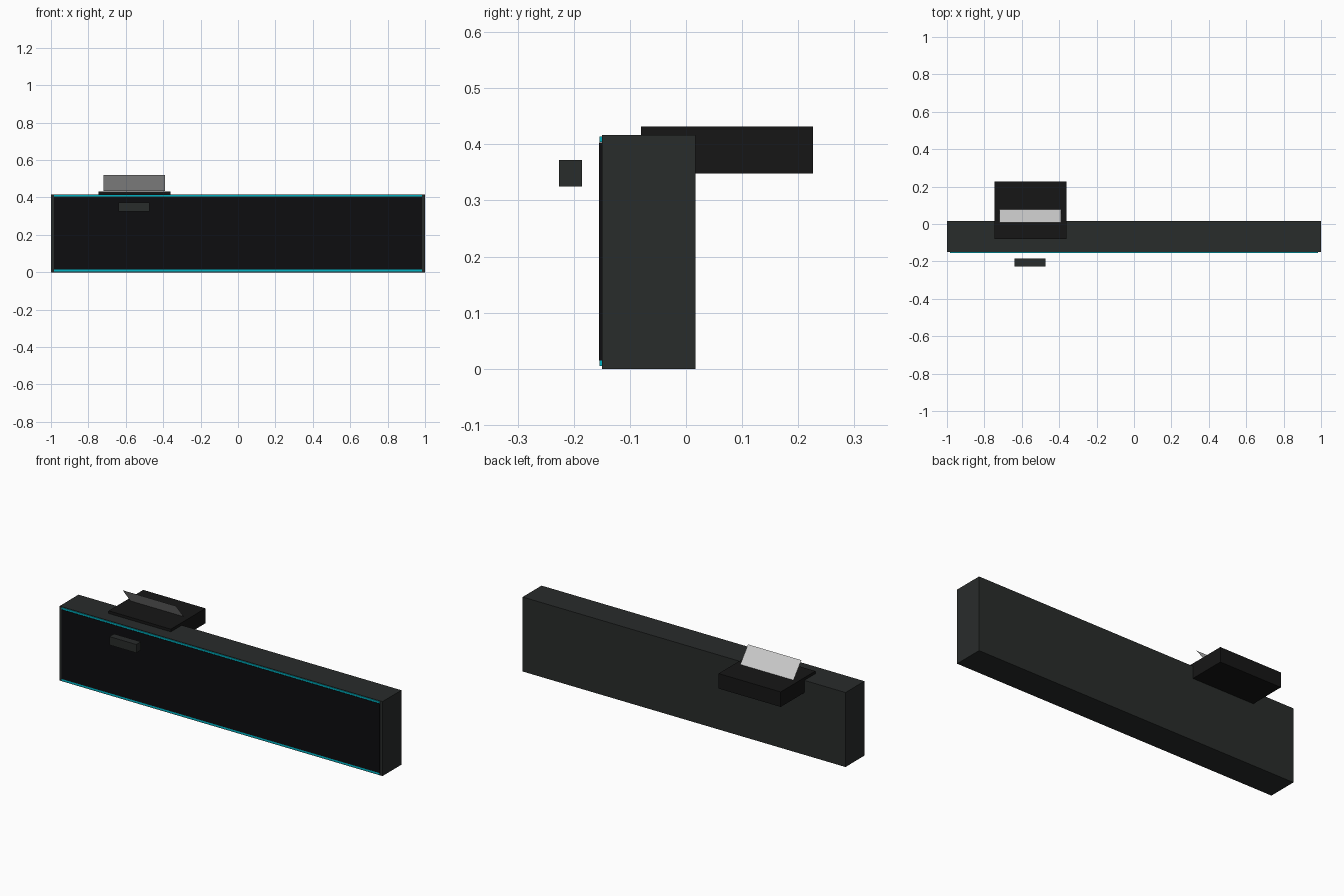
import bpy, bmesh

if "Cube" in bpy.data.objects:
    bpy.data.objects.remove(bpy.data.objects["Cube"])


def material(name, rgb):
    m = bpy.data.materials.new(name)
    m.diffuse_color = (*rgb, 1)
    m.use_nodes = True
    m.node_tree.nodes["Principled BSDF"].inputs["Base Color"].default_value = m.diffuse_color
    return m


def finish(name, bm, mat=None):
    mesh = bpy.data.meshes.new(name)
    bm.to_mesh(mesh)
    bm.free()
    obj = bpy.data.objects.new(name, mesh)
    bpy.context.collection.objects.link(obj)
    if mat:
        mesh.materials.append(mat)
    return obj


def box(name, xs, ys, zs, mat):
    bm = bmesh.new()
    bmesh.ops.create_cube(bm, size=1)
    for v in bm.verts:
        v.co = [sum(r) / 2 + c * (r[1] - r[0]) for c, r in zip(v.co, (xs, ys, zs))]
    return finish(name, bm, mat)


casing = material("casing", (0.022, 0.025, 0.024))
glossy = material("black", (0.004, 0.004, 0.005))
tray = material("tray_black", (0.008, 0.008, 0.008))
glow = material("cyan", (0.0, 0.45, 0.55))

# Long counter body with front panel
box("counter_body", (-1, 1), (-0.15, 0.017), (0, 0.417), casing)
box("front_panel", (-0.985, 0.985), (-0.155, -0.145), (0.015, 0.403), glossy)

# Light strips above and below the panel
for name, z in (("lower_light_strip", 0.01), ("upper_light_strip", 0.409)):
    box(name, (-0.985, 0.985), (-0.154, -0.148), (z - 0.005, z + 0.005), glow)

# Box set into the top rear edge
box("rear_tray", (-0.745, -0.36), (-0.08, 0.226), (0.348, 0.432), tray)

# Small block floating in front
box("front_block", (-0.638, -0.472), (-0.226, -0.185), (0.325, 0.372), casing)

# Thin leaning screen, a single sheet facing up and back
bm = bmesh.new()
corners = [(-0.39, 0.077, 0.434), (-0.39, 0.008, 0.52),
           (-0.72, 0.008, 0.52), (-0.72, 0.077, 0.434)]
bm.faces.new([bm.verts.new(c) for c in corners])
finish("screen_sheet", bm)
